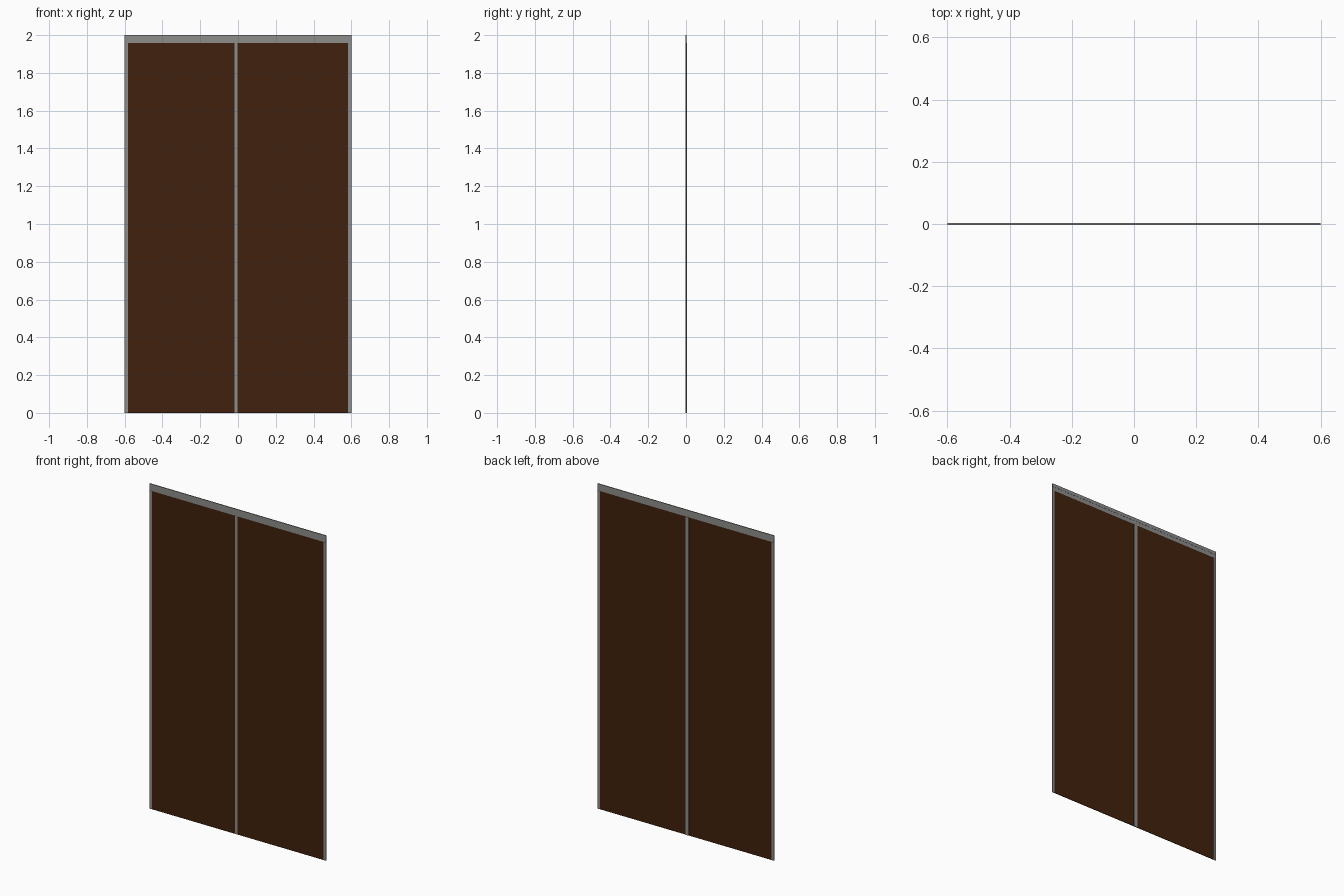
import bpy

if "Cube" in bpy.data.objects:
    bpy.data.objects.remove(bpy.data.objects["Cube"])

def mat(name, rgb):
    m = bpy.data.materials.new(name)
    m.diffuse_color = (*rgb, 1)
    m.use_nodes = True
    m.node_tree.nodes["Principled BSDF"].inputs["Base Color"].default_value = m.diffuse_color
    return m

wood = mat("dark brown wood", (0.052, 0.0155, 0.004))
metal = mat("grey metal", (0.27, 0.27, 0.265))

def box(name, x0, x1, y0, y1, z0, z1, m):
    bpy.ops.mesh.primitive_cube_add(size=1, location=((x0+x1)/2, (y0+y1)/2, (z0+z1)/2))
    o = bpy.context.object
    o.name = name
    o.scale = (x1-x0, y1-y0, z1-z0)
    bpy.ops.object.transform_apply(location=True, rotation=False, scale=True)
    o.data.materials.append(m)
    return o

T = 0.0015
# two door leaves
box("left_panel", -0.583, -0.018, -T, T, 0, 1.957, wood)
box("right_panel", -0.002, 0.583, -T, T, 0, 1.957, wood)
# side stiles
for name, s in (("left_stile", -1), ("right_stile", 1)):
    a, b = sorted((s*0.6, s*0.583))
    box(name, a, b, -0.002, 0.002, 0, 1.957, metal)
# meeting stile, with a wider strip behind
box("centre_stile", -0.018, -0.002, -0.002, 0.002, 0, 1.957, metal)
box("centre_back_strip", -0.021, 0.0, 0.0015, 0.004, 0, 1.957, metal)
# header rail in two steps
box("header_lower", -0.6, 0.6, -0.0015, 0.0015, 1.957, 1.98, metal)
box("header_upper", -0.6, 0.6, -0.0025, 0.0025, 1.98, 2.0, metal)
